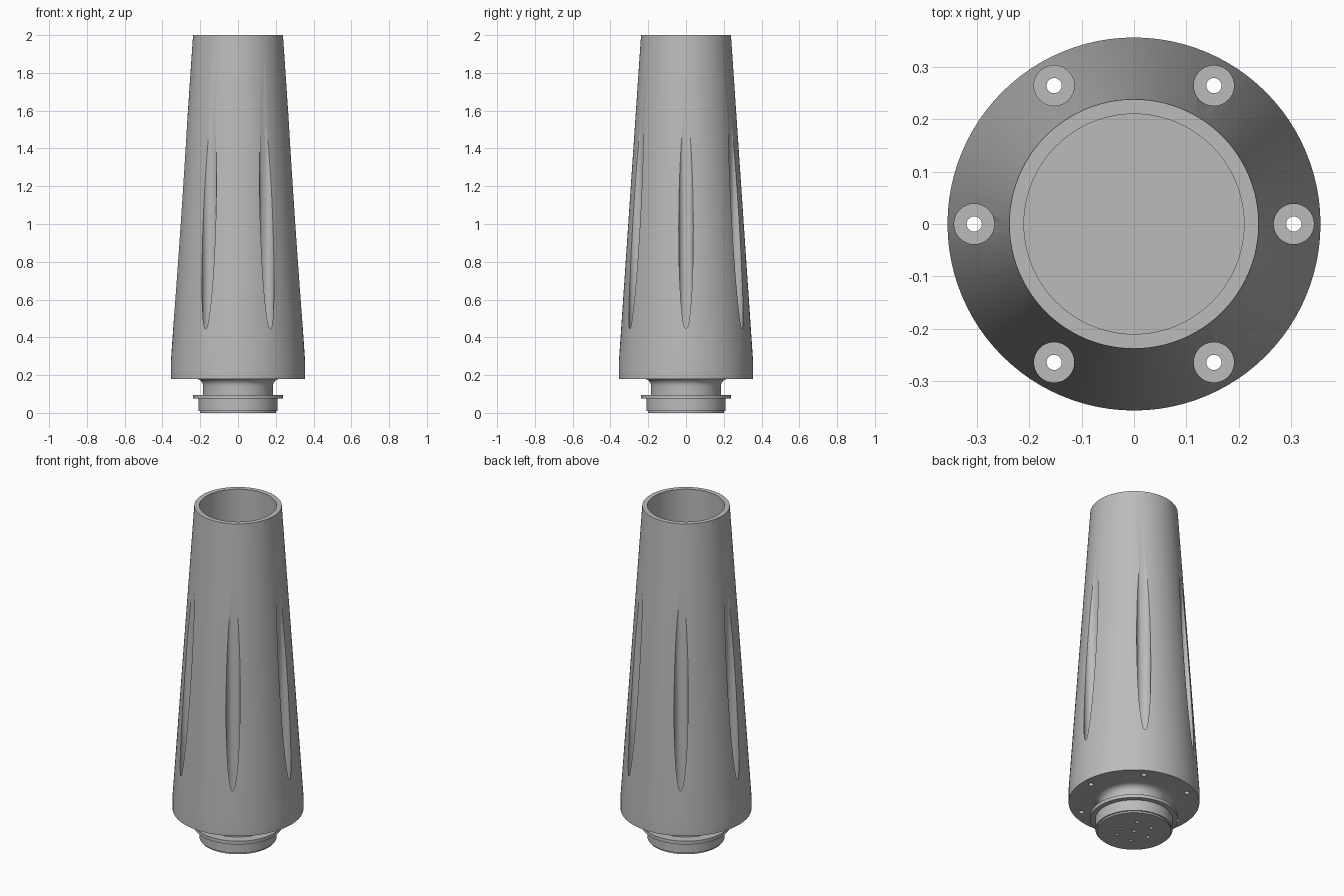
import bpy, bmesh
from math import cos, sin, pi, radians

if "Cube" in bpy.data.objects:
    bpy.data.objects.remove(bpy.data.objects["Cube"])


def lathe(bm, profile, segments, cx=0.0, cy=0.0):
    """Revolve (radius, z) points, both ends on the axis, into a closed solid."""
    rings = []
    for r, z in profile:
        if r == 0:
            rings.append([bm.verts.new((cx, cy, z))])
        else:
            rings.append([bm.verts.new((cx + r * cos(2 * pi * i / segments),
                                        cy + r * sin(2 * pi * i / segments), z))
                          for i in range(segments)])
    for a, b in zip(rings, rings[1:]):
        if len(a) == 1:
            bm.faces.new(a + b) if len(b) == 1 else bm.faces.new(b[::-1])
            # flat end cap: drop the unused axis vertex
            bm.verts.remove(a[0])
        elif len(b) == 1:
            bm.faces.new(a)
            bm.verts.remove(b[0])
        else:
            for i in range(segments):
                j = (i + 1) % segments
                bm.faces.new((a[i], a[j], b[j], b[i]))


def make_object(name, bm):
    bmesh.ops.recalc_face_normals(bm, faces=bm.faces[:])
    mesh = bpy.data.meshes.new(name)
    bm.to_mesh(mesh)
    bm.free()
    obj = bpy.data.objects.new(name, mesh)
    bpy.context.collection.objects.link(obj)
    return obj


grey = bpy.data.materials.new("plain grey")
grey.diffuse_color = (0.5, 0.5, 0.5, 1)
grey.use_nodes = True
grey.node_tree.nodes["Principled BSDF"].inputs["Base Color"].default_value = grey.diffuse_color

# Concave fillet between the neck and the underside of the body
fillet = [(0.222 - 0.037 * cos(radians(a)), 0.143 + 0.037 * sin(radians(a)))
          for a in range(0, 91, 15)]

# Tapered body with plug, retaining ring and open bore
profile = [(0, 0), (0.202, 0), (0.202, 0.01), (0.21, 0.01), (0.21, 0.075),
           (0.238, 0.075), (0.238, 0.095), (0.185, 0.095)] + fillet + [
           (0.356, 0.18), (0.356, 0.26), (0.238, 2.0),
           (0.21, 2.0), (0.21, 0.25), (0, 0.25)]
bm = bmesh.new()
lathe(bm, profile, 96)
body = make_object("tapered_body", bm)
body.data.materials.append(grey)

# Cutters: six stepped flutes with screw holes, and blind holes in the plug
bm = bmesh.new()
for k in range(6):
    c, s = cos(k * pi / 3), sin(k * pi / 3)
    lathe(bm, [(0, 0.12), (0.0145, 0.12), (0.0145, 0.25), (0.0385, 0.25),
               (0.0385, 2.1), (0, 2.1)], 32, 0.305 * c, 0.305 * s)
    lathe(bm, [(0, -0.05), (0.01, -0.05), (0.01, 0.06), (0, 0.06)], 16, 0.1 * c, 0.1 * s)
lathe(bm, [(0, -0.05), (0.01, -0.05), (0.01, 0.06), (0, 0.06)], 16)
cutter = make_object("flute_and_hole_cutter", bm)
cutter.hide_render = True

# Cut the body and keep the result as its mesh
mod = body.modifiers.new("cut", 'BOOLEAN')
mod.operation = 'DIFFERENCE'
mod.solver = 'EXACT'
mod.object = cutter
bpy.context.view_layer.objects.active = body
body.select_set(True)
bpy.ops.object.modifier_apply(modifier=mod.name)
bpy.data.objects.remove(cutter)
bpy.ops.object.shade_smooth_by_angle(angle=radians(30))
